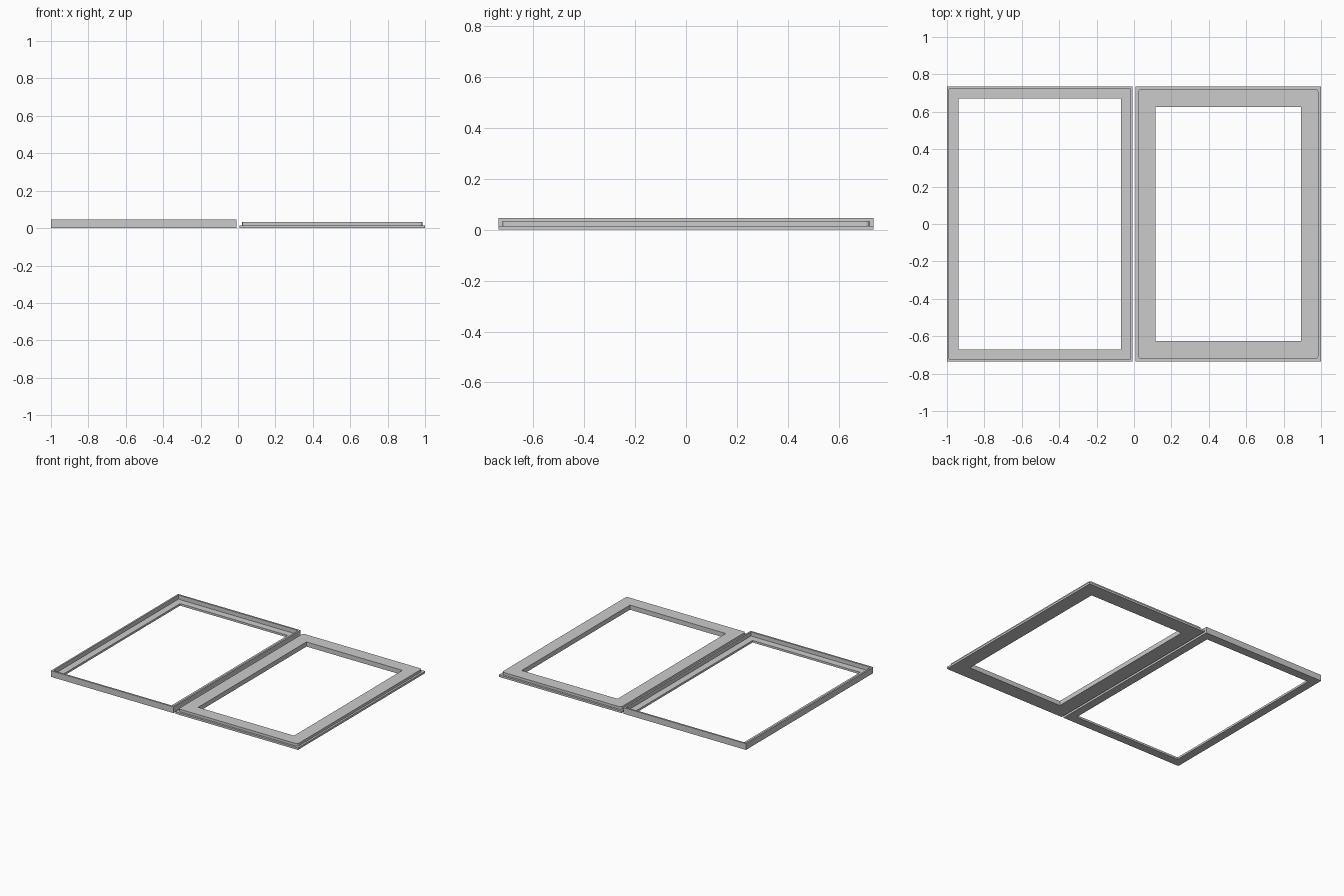
import bpy
import bmesh
from math import sin, cos, pi

cube = bpy.data.objects.get("Cube")
if cube:
    bpy.data.objects.remove(cube, do_unlink=True)

grey = bpy.data.materials.new("plain_grey")
grey.use_nodes = True
colour = (0.6, 0.6, 0.6, 1)
grey.diffuse_color = colour
grey.node_tree.nodes["Principled BSDF"].inputs["Base Color"].default_value = colour

CORNER_STEPS = 5


def rounded_rectangle(bm, cx, half_x, half_y, z, radius=0):
    """Closed loop of vertices; a zero radius gives square corners."""
    loop = []
    for i, (sx, sy) in enumerate(((1, 1), (-1, 1), (-1, -1), (1, -1))):
        for k in range(CORNER_STEPS + 1):
            a = (i + k / CORNER_STEPS) * pi / 2
            x = cx + sx * (half_x - radius) + radius * cos(a)
            y = sy * (half_y - radius) + radius * sin(a)
            loop.append(bm.verts.new((x, y, z)))
    return loop


def make_frame(name, cx, section):
    """Join the rectangles of a cross-section into a closed frame."""
    bm = bmesh.new()
    loops = [rounded_rectangle(bm, cx, *s) for s in section]
    for a, b in zip(loops, loops[1:] + loops[:1]):
        for i in range(len(a)):
            j = (i + 1) % len(a)
            bm.faces.new((a[i], a[j], b[j], b[i]))
    bmesh.ops.remove_doubles(bm, verts=bm.verts, dist=1e-5)
    bmesh.ops.recalc_face_normals(bm, faces=bm.faces)
    mesh = bpy.data.meshes.new(name)
    bm.to_mesh(mesh)
    bm.free()
    mesh.materials.append(grey)
    obj = bpy.data.objects.new(name, mesh)
    bpy.context.collection.objects.link(obj)


HALF_X, HALF_Y = 0.496, 0.735
LIP_X, LIP_Y = 0.482, 0.72
BASE, LID_TOP, TRAY_TOP = 0.015, 0.034, 0.045
CENTRE = 1 - HALF_X

# Tray frame: tall thin rim around a narrow floor ledge
make_frame("tray_frame", -CENTRE, [
    (HALF_X, HALF_Y, 0),
    (HALF_X, HALF_Y, TRAY_TOP),
    (LIP_X + 0.002, LIP_Y + 0.002, TRAY_TOP),
    (LIP_X + 0.002, LIP_Y + 0.002, BASE),
    (0.435, 0.671, BASE),
    (0.435, 0.671, 0),
])

# Lid frame: thin flange with a raised, round-cornered wide panel
make_frame("lid_frame", CENTRE, [
    (HALF_X, HALF_Y, 0),
    (HALF_X, HALF_Y, BASE),
    (LIP_X, LIP_Y, BASE, 0.016),
    (LIP_X, LIP_Y, LID_TOP, 0.016),
    (0.388, 0.626, LID_TOP),
    (0.388, 0.626, 0),
])
